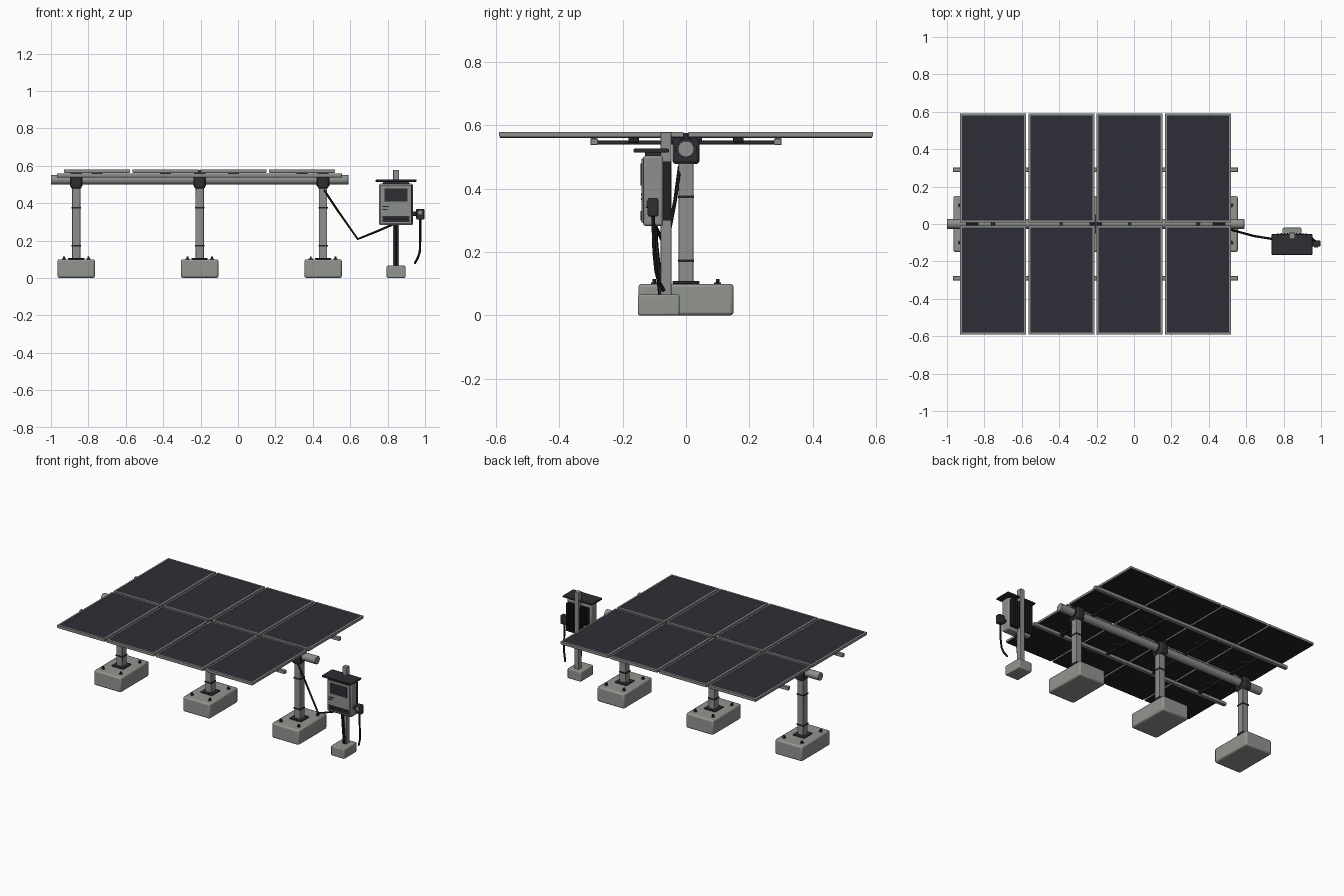
import bpy, math
from mathutils import Vector

if "Cube" in bpy.data.objects:
    bpy.data.objects.remove(bpy.data.objects["Cube"], do_unlink=True)


def material(name, colour):
    m = bpy.data.materials.new(name)
    m.use_nodes = True
    m.diffuse_color = (*colour, 1)
    m.node_tree.nodes["Principled BSDF"].inputs["Base Color"].default_value = (*colour, 1)
    return m


CONCRETE = material("concrete grey", (0.29, 0.30, 0.28))
METAL = material("galvanised grey", (0.27, 0.28, 0.265))
DARK = material("dark slate", (0.026, 0.027, 0.034))
GLASS = material("solar cell blue black", (0.027, 0.027, 0.038))
BLACK = material("black rubber", (0.016, 0.016, 0.018))


def finish(name, mat, bevel=0.0):
    ob = bpy.context.object
    ob.name = name
    ob.data.materials.append(mat)
    if bevel:
        mod = ob.modifiers.new("rounded edges", "BEVEL")
        mod.width = bevel
        mod.segments = 2
    bpy.ops.object.shade_smooth_by_angle(angle=math.radians(35))
    return ob


def box(name, x, y, z, mat, bevel=0.0):
    """Box from (low, high) ranges on each axis."""
    lows, highs = Vector((x[0], y[0], z[0])), Vector((x[1], y[1], z[1]))
    bpy.ops.mesh.primitive_cube_add(size=1, location=(lows + highs) / 2)
    bpy.context.object.scale = highs - lows
    bpy.ops.object.transform_apply(location=False, rotation=False, scale=True)
    return finish(name, mat, bevel)


def around(centre, half):
    return centre - half, centre + half


def rod(name, start, end, radius, mat, sides=24, bevel=0.0):
    a, b = Vector(start), Vector(end)
    bpy.ops.mesh.primitive_cylinder_add(vertices=sides, radius=radius, depth=(b - a).length,
                                        location=(a + b) / 2)
    bpy.context.object.rotation_euler = (b - a).to_track_quat("Z", "Y").to_euler()
    return finish(name, mat, bevel)


def cable(name, points, radius):
    curve = bpy.data.curves.new(name, "CURVE")
    curve.dimensions = "3D"
    curve.bevel_depth = radius
    curve.bevel_resolution = 2
    curve.use_fill_caps = True
    spline = curve.splines.new("POLY")
    spline.points.add(len(points) - 1)
    for p, co in zip(spline.points, points):
        p.co = (*co, 1)
    ob = bpy.data.objects.new(name, curve)
    bpy.context.collection.objects.link(ob)
    bpy.ops.object.select_all(action="DESELECT")
    ob.select_set(True)
    bpy.context.view_layer.objects.active = ob
    bpy.ops.object.convert(target="MESH")
    finish(name, BLACK)


TUBE_Z = 0.525

# Supports: footing, anchors, post, bands, bearing
for px in (-0.865, -0.205, 0.455):
    box("footing", around(px, 0.1), (-0.15, 0.15), (0, 0.1), CONCRETE, 0.01)
    box("base_plate", around(px, 0.043), around(0, 0.043), (0.1, 0.108), DARK, 0.002)
    for sx in (-1, 1):
        for sy in (-1, 1):
            bx, by = px + sx * 0.066, sy * 0.1
            rod("anchor_washer", (bx, by, 0.099), (bx, by, 0.104), 0.011, DARK, 16)
            rod("anchor_bolt", (bx, by, 0.1), (bx, by, 0.115), 0.006, DARK, 6)
    box("post", around(px, 0.022), around(0, 0.023), (0.1, 0.49), METAL, 0.002)
    for bz in (0.172, 0.375):
        box("post_band", around(px, 0.025), around(0, 0.026), around(bz, 0.004), BLACK)
    box("bearing_housing", around(px, 0.03), around(0, 0.043), (0.477, 0.559), DARK, 0.012)
    rod("bearing_ring", (px - 0.034, 0, TUBE_Z), (px + 0.034, 0, TUBE_Z), 0.034, DARK)
    box("bearing_cap", around(px, 0.03), around(0, 0.005), (0.55, 0.573), DARK)

# Torque tube, purlins and struts
rod("torque_tube", (-1, 0, TUBE_Z), (0.59, 0, TUBE_Z), 0.026, METAL, 32, 0.002)
for sy in (-1, 1):
    box("purlin", (-0.968, 0.556), around(sy * 0.29, 0.012), (0.537, 0.559), METAL, 0.003)
box("centre_clamp", around(-0.205, 0.006), around(0, 0.05), (0.55, 0.576), DARK)

# Solar panels in two rows
for column in range(4):
    cx = -0.754 + column * 0.3655
    box("cross_strut", around(cx, 0.01), (-0.282, 0.282), (0.54, 0.552), DARK, 0.002)
    for sy in (-1, 1):
        cy = sy * 0.299
        hx, hy, rim = 0.1765, 0.291, 0.011
        for side in (-1, 1):
            box("frame_side", around(cx + side * (hx - rim / 2), rim / 2), around(cy, hy),
                (0.565, 0.579), METAL)
            box("frame_end", around(cx, hx - rim), around(cy + side * (hy - rim / 2), rim / 2),
                (0.565, 0.579), METAL)
        box("solar_glass", around(cx, hx - rim), around(cy, hy - rim), (0.566, 0.577), GLASS)
        box("back_sheet", around(cx, hx - 0.003), around(cy, hy - 0.003), (0.56, 0.566), BLACK)
        box("junction_box", around(cx, 0.03), around(sy * 0.165, 0.017), (0.546, 0.561), BLACK, 0.002)

# Control cabinet stand
KX = 0.845
box("cabinet_footing", around(KX, 0.05), (-0.152, -0.02), (0, 0.066), CONCRETE, 0.006)
box("cabinet_post", around(KX, 0.016), (-0.08, -0.046), (0.06, 0.578), METAL, 0.002)

# Cabinet with door, screen and vents
box("cabinet_body", around(KX, 0.09), (-0.135, -0.072), (0.282, 0.504), METAL, 0.008)
box("door_gasket", around(KX, 0.084), (-0.136, -0.13), (0.29, 0.498), BLACK)
box("cabinet_door", around(KX, 0.081), (-0.14, -0.13), (0.293, 0.495), METAL, 0.002)
box("screen", around(KX, 0.061), (-0.143, -0.137), (0.41, 0.479), DARK)
box("lower_panel", around(KX, 0.072), (-0.143, -0.137), (0.3, 0.33), DARK)
box("lower_panel_trim", around(KX, 0.062), (-0.144, -0.14), (0.309, 0.321), BLACK)
for z, length in ((0.382, 0.034), (0.367, 0.024)):
    box("indicator_strip", (0.772, 0.772 + length), (-0.142, -0.138), around(z, 0.003), BLACK)
box("rain_hood", around(KX, 0.109), (-0.165, -0.054), (0.514, 0.526), DARK, 0.003)
box("hood_spacer", around(KX, 0.07), (-0.13, -0.08), (0.5, 0.516), DARK)

# Heat sink fins
box("heat_sink_plate", around(KX, 0.078), (-0.074, -0.066), (0.3, 0.486), BLACK)
for i in range(10):
    fx = KX + (i - 4.5) * 0.0165
    if abs(fx - KX) > 0.018:
        box("heat_sink_fin", around(fx, 0.003), (-0.07, -0.047), (0.3, 0.486), BLACK)

# Side switch and cables
box("switch_box", (0.953, 0.996), (-0.121, -0.087), (0.312, 0.37), DARK, 0.005)
rod("switch_stub", (0.93, -0.104, 0.342), (0.96, -0.104, 0.342), 0.012, DARK, 16)
rod("switch_knob", (0.974, -0.126, 0.35), (0.974, -0.118, 0.35), 0.011, METAL, 16)
cable("switch_cable", [(0.974, -0.104, 0.32), (0.974, -0.1, 0.2), (0.972, -0.094, 0.14),
                       (0.96, -0.085, 0.105), (0.945, -0.07, 0.078)], 0.006)
cable("cabinet_conduit", [(KX, -0.1, 0.29), (KX, -0.096, 0.22), (KX, -0.085, 0.12),
                          (KX, -0.078, 0.06)], 0.009)
cable("supply_cable", [(0.46, -0.02, 0.47), (0.53, -0.034, 0.365), (0.64, -0.064, 0.208),
                       (0.74, -0.08, 0.248), (0.83, -0.1, 0.287)], 0.006)
